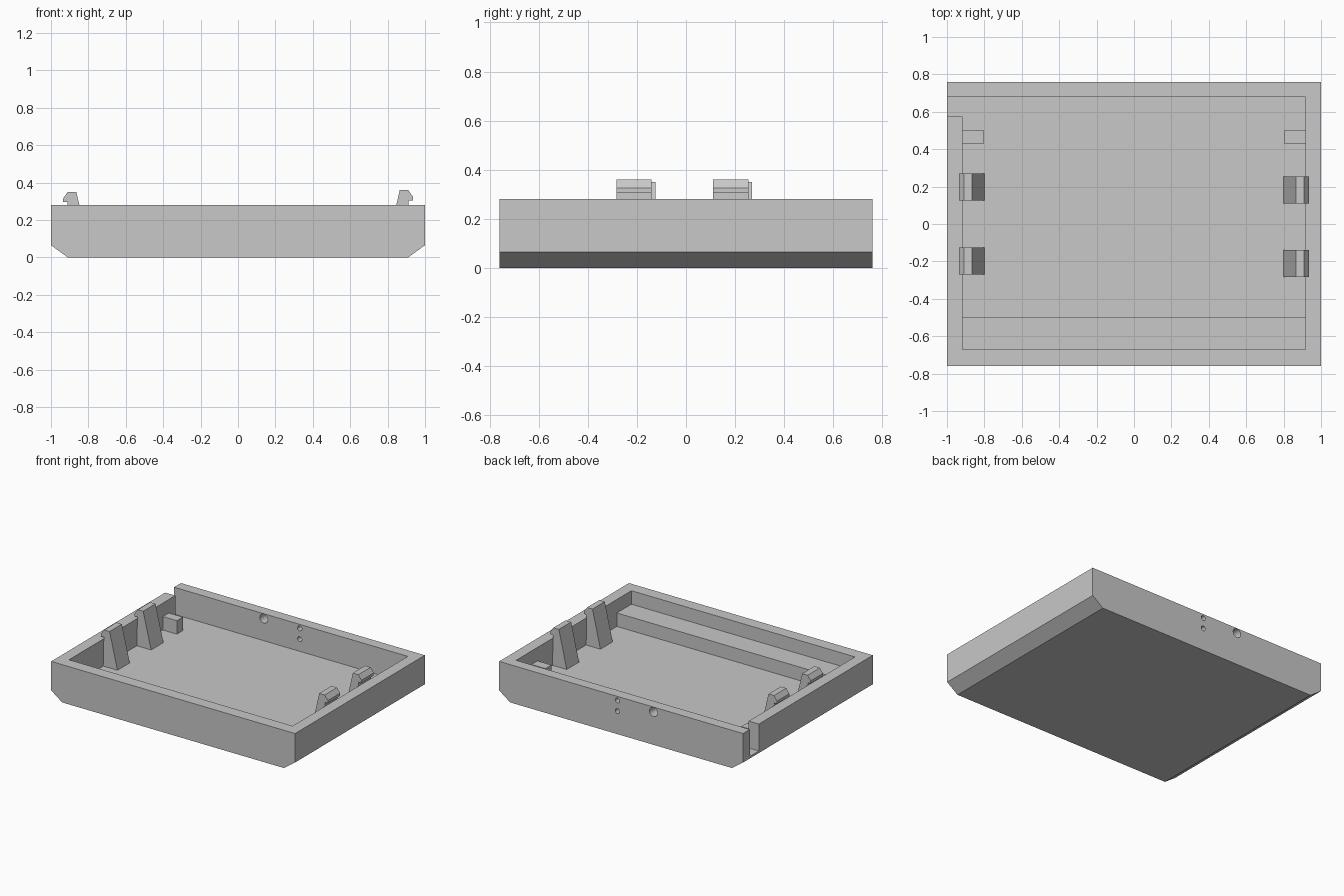
import bpy
import bmesh
from mathutils import Vector

if "Cube" in bpy.data.objects:
    bpy.data.objects.remove(bpy.data.objects["Cube"], do_unlink=True)

FLOOR, RIM, STEP = 0.08, 0.28, 0.18
INNER = 0.917

grey = bpy.data.materials.new("plain grey")
grey.use_nodes = True
grey.diffuse_color = (0.58, 0.58, 0.58, 1)
grey.node_tree.nodes["Principled BSDF"].inputs["Base Color"].default_value = grey.diffuse_color


def prism(name, outline, axis, low, high):
    """Extrude a 2D outline: along y it is (x, z), along z it is (x, y)."""
    bm = bmesh.new()
    if axis == "y":
        points = [Vector((a, low, b)) for a, b in outline]
        shift = Vector((0, high - low, 0))
    else:
        points = [Vector((a, b, low)) for a, b in outline]
        shift = Vector((0, 0, high - low))
    face = bm.faces.new([bm.verts.new(p) for p in points])
    made = bmesh.ops.extrude_face_region(bm, geom=[face])["geom"]
    bmesh.ops.translate(bm, vec=shift, verts=[v for v in made if isinstance(v, bmesh.types.BMVert)])
    bmesh.ops.recalc_face_normals(bm, faces=bm.faces)
    mesh = bpy.data.meshes.new(name)
    bm.to_mesh(mesh)
    bm.free()
    mesh.materials.append(grey)
    obj = bpy.data.objects.new(name, mesh)
    bpy.context.collection.objects.link(obj)
    return obj


def box(name, x0, x1, y0, y1, z0, z1):
    return prism(name, [(x0, y0), (x1, y0), (x1, y1), (x0, y1)], "z", z0, z1)


def cut(target, cutter):
    cutter.hide_render = True
    mod = target.modifiers.new("cut", "BOOLEAN")
    mod.operation = "DIFFERENCE"
    mod.solver = "EXACT"
    mod.object = cutter
    bpy.context.view_layer.objects.active = target
    bpy.ops.object.modifier_apply(modifier=mod.name)
    bpy.data.objects.remove(cutter, do_unlink=True)


# Tray shell with bevelled lower side edges
half = [(0.91, 0), (1, 0.065), (1, RIM)]
tray = prism("tray", half + [(-x, z) for x, z in reversed(half)], "y", -0.76, 0.76)

# Cavity, including the open slot through the side wall
cavity = [(-INNER, -0.67), (INNER, -0.67), (INNER, 0.68),
          (-1.1, 0.68), (-1.1, 0.575), (-INNER, 0.575)]
cut(tray, prism("cavity_cutter", cavity, "z", FLOOR, 0.5))

# Round holes through the back wall
for x, z, radius in [(-0.265, 0.243, 0.033), (0.03, 0.25, 0.018), (0.03, 0.17, 0.018)]:
    bpy.ops.mesh.primitive_cylinder_add(vertices=24, radius=radius, depth=0.3,
                                        location=(x, 0.72, z), rotation=(1.5708, 0, 0))
    cut(tray, bpy.context.object)

# Raised step along the front, and support blocks near the back
box("front_step", -INNER, INNER, -0.67, -0.5, FLOOR, STEP)
for side, x in (("right", -0.86), ("left", 0.86)):
    box(side + "_support_block", x - 0.057, x + 0.057, 0.43, 0.5, FLOOR, STEP)

# Snap clips: sloping inner face, hook over the rim
for side, sign, top, offset in (("right", -1, 0.35, 0), ("left", 1, 0.36, -0.015)):
    profile = [(0.8, FLOOR), (0.865, top), (0.91, top), (0.935, top - 0.035),
               (0.935, top - 0.055), (0.912, top - 0.055), (0.917, FLOOR)]
    for place, y in (("front", -0.197), ("back", 0.197)):
        prism(f"{side}_{place}_clip", [(sign * x, z) for x, z in profile], "y",
              y + offset - 0.072, y + offset + 0.072)
